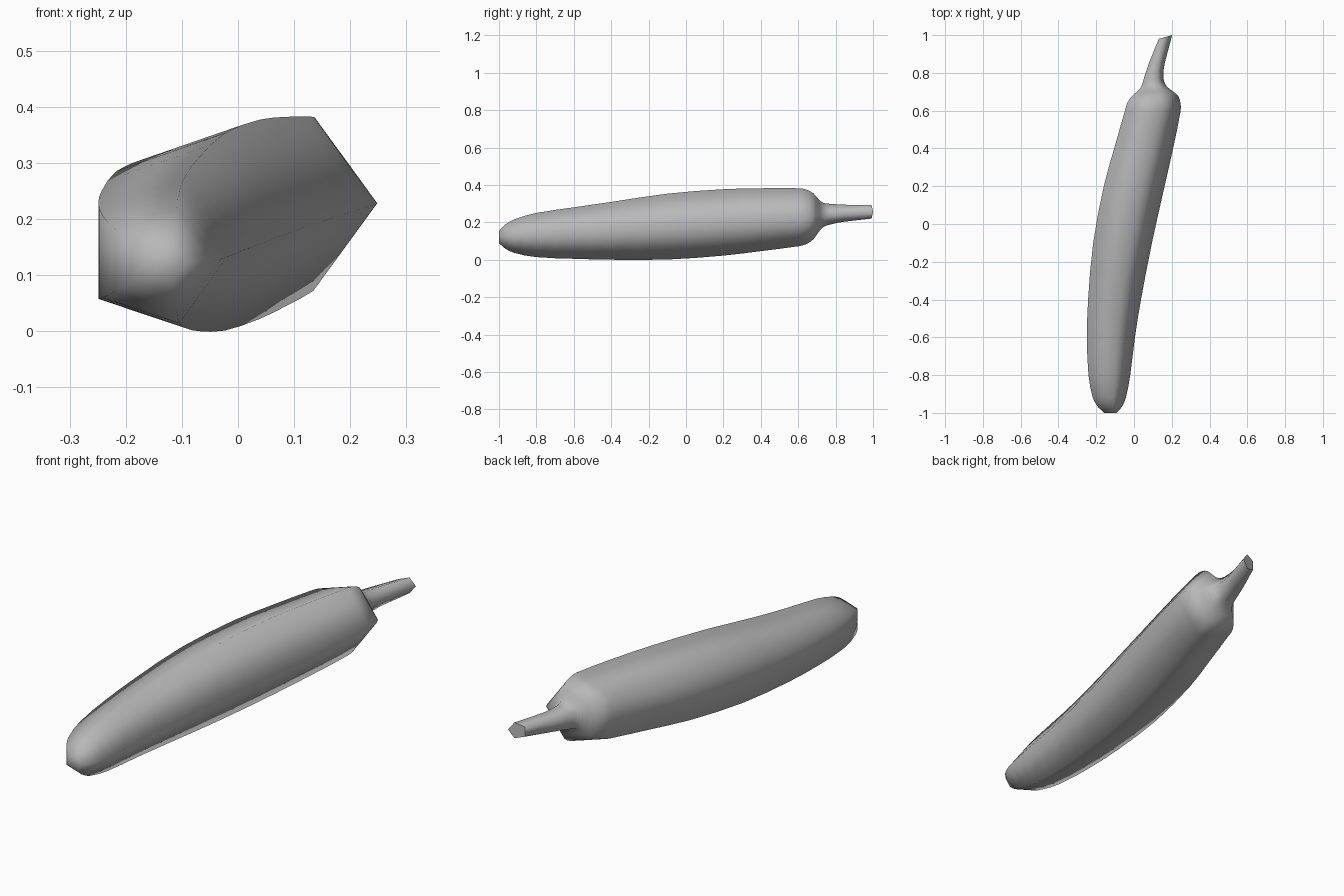
import bpy, bmesh, math

if "Cube" in bpy.data.objects:
    bpy.data.objects.remove(bpy.data.objects["Cube"])

# Sections along the vegetable: y, left x, right x, bottom z, top z
SECTIONS = [
    (-1.00, -0.157, -0.092, 0.088, 0.156),
    (-0.97, -0.190, -0.065, 0.062, 0.186),
    (-0.92, -0.218, -0.043, 0.037, 0.215),
    (-0.80, -0.241, -0.020, 0.014, 0.250),
    (-0.60, -0.249, 0.005, 0.005, 0.280),
    (-0.40, -0.243, 0.037, 0.000, 0.309),
    (-0.10, -0.216, 0.095, 0.001, 0.353),
    (0.20, -0.160, 0.162, 0.022, 0.377),
    (0.40, -0.105, 0.207, 0.046, 0.382),
    (0.60, -0.048, 0.247, 0.072, 0.382),
    (0.64, -0.036, 0.246, 0.082, 0.376),
    (0.68, -0.008, 0.233, 0.108, 0.356),
    (0.705, 0.022, 0.202, 0.142, 0.328),
    (0.73, 0.040, 0.172, 0.172, 0.305),
    (0.77, 0.052, 0.156, 0.188, 0.299),
    (0.85, 0.078, 0.162, 0.204, 0.294),
    (0.99, 0.131, 0.202, 0.220, 0.292),
]
SIDES = 5


def smoothed(points):
    # Add a cubic midpoint in each inner span, allowing for uneven spacing in y
    result = [points[0]]
    for k in range(len(points) - 1):
        if 0 < k < len(points) - 2:
            p, a, b, q = points[k - 1:k + 3]
            h = b[0] - a[0]
            mid = [(a[0] + b[0]) / 2]
            for c in range(1, 5):
                ma = (b[c] - p[c]) / (b[0] - p[0])
                mb = (q[c] - a[c]) / (q[0] - a[0])
                mid.append((a[c] + b[c]) / 2 + h * (ma - mb) / 8)
            result.append(tuple(mid))
        result.append(points[k + 1])
    return result


def ring(bm, y, x0, x1, z0, z1, slant=0.0):
    # Pentagon with one corner pointing to +x, fitted to the section's bounds
    rx = (x1 - x0) / (1 + math.cos(math.pi / 5))
    rz = (z1 - z0) / (2 * math.sin(math.radians(72)))
    cx, cz = x1 - rx, (z0 + z1) / 2
    verts = []
    for i in range(SIDES):
        a = 2 * math.pi * i / SIDES
        x = cx + rx * math.cos(a)
        verts.append(bm.verts.new((x, y + slant * (x - (x0 + x1) / 2), cz + rz * math.sin(a))))
    return verts


# Body and stem lofted as one skin; the stem's cut end is slanted
bm = bmesh.new()
rings = [ring(bm, *s, slant=0.28 if s is SECTIONS[-1] else 0.0) for s in smoothed(SECTIONS)]
for a, b in zip(rings, rings[1:]):
    for i in range(SIDES):
        j = (i + 1) % SIDES
        bm.faces.new((a[i], a[j], b[j], b[i]))
bm.faces.new(rings[0])
stem_cut = bm.faces.new(rings[-1])
bmesh.ops.recalc_face_normals(bm, faces=bm.faces)

# Smooth everywhere, with a crisp edge round the stem cut
for f in bm.faces:
    f.smooth = f is not stem_cut
for e in stem_cut.edges:
    e.smooth = False

mesh = bpy.data.meshes.new("vegetable_with_stem")
bm.to_mesh(mesh)
bm.free()
obj = bpy.data.objects.new("vegetable_with_stem", mesh)
bpy.context.collection.objects.link(obj)

# Darker grey skin
skin = bpy.data.materials.new("dark_grey_skin")
skin.diffuse_color = (0.48, 0.48, 0.48, 1.0)
skin.use_nodes = True
skin.node_tree.nodes["Principled BSDF"].inputs["Base Color"].default_value = skin.diffuse_color
mesh.materials.append(skin)
